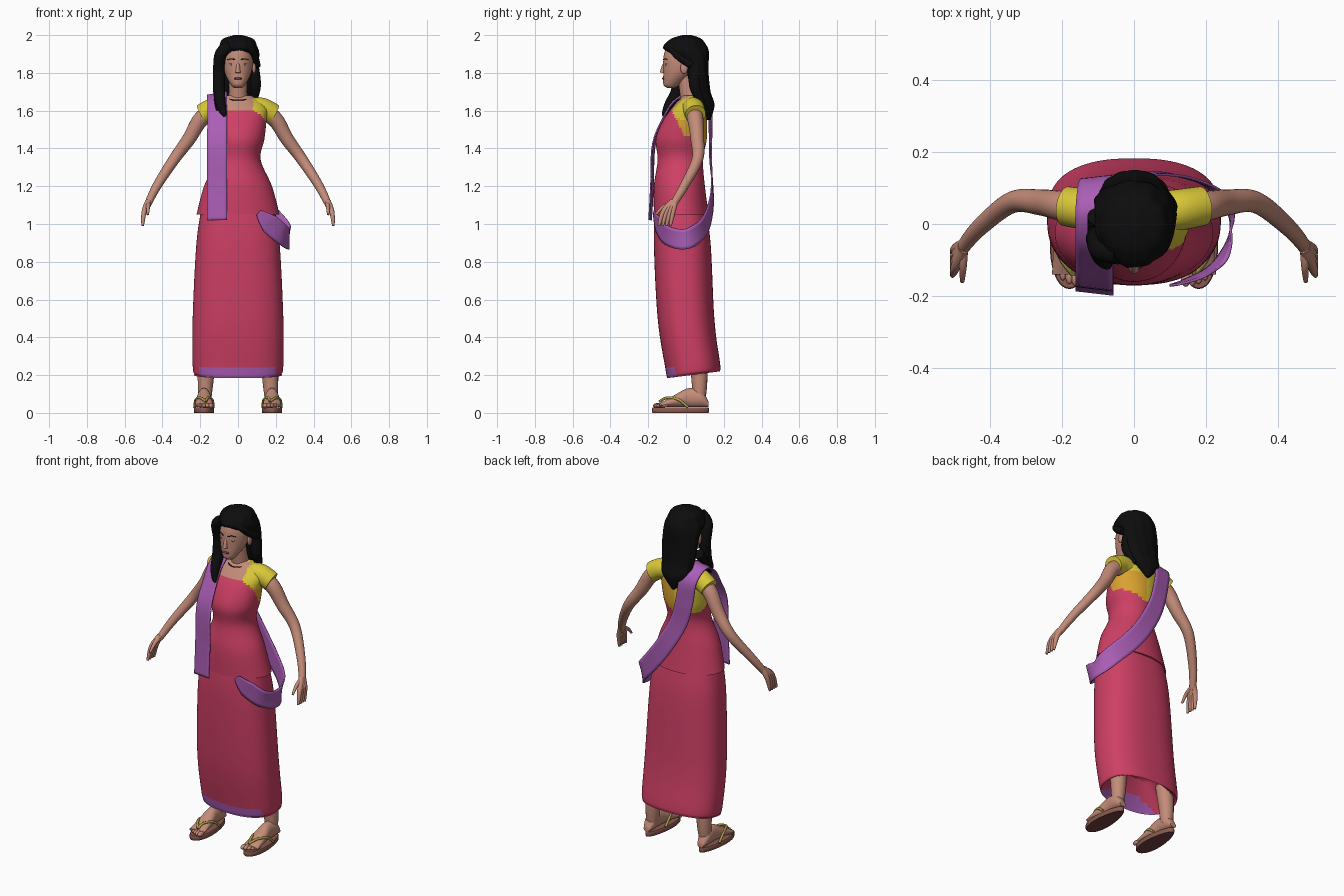
import bpy, bmesh, math
from mathutils import Vector

default_cube = bpy.data.objects.get("Cube")
if default_cube:
    bpy.data.objects.remove(default_cube)


def material(name, *rgb):
    mat = bpy.data.materials.new(name)
    mat.use_nodes = True
    mat.diffuse_color = (*rgb, 1)
    shader = mat.node_tree.nodes["Principled BSDF"]
    shader.inputs["Base Color"].default_value = mat.diffuse_color
    shader.inputs["Roughness"].default_value = .8
    return mat


pink = material("pink cloth", .62, .05, .13)
purple = material("purple cloth", .4, .11, .46)
yellow = material("yellow cloth", .7, .58, .04)
orange = material("orange cloth", .7, .36, .03)
skin = material("skin", .55, .26, .19)
black = material("black hair", .004, .004, .004)
brown = material("sandal brown", .25, .1, .08)
gold = material("strap gold", .42, .34, .06)
white = material("eye white", .55, .5, .47)
dark_red = material("dark red", .17, .05, .05)


def smooth_rows(rows, steps=7):
    """Catmull-Rom interpolation of rows of numbers."""
    result, last = [], len(rows) - 1
    for i in range(last):
        before, after = rows[max(i - 1, 0)], rows[min(i + 2, last)]
        corners = list(zip(before, rows[i], rows[i + 1], after))
        for step in range(steps):
            t = step / steps
            result.append([b + t * (c - a + t * (2*a - 5*b + 4*c - d + t * (3*b - a - 3*c + d))) / 2
                           for a, b, c, d in corners])
    return result + [list(rows[-1])]


def finish(obj):
    bpy.ops.object.select_all(action='DESELECT')
    obj.select_set(True)
    bpy.context.view_layer.objects.active = obj
    bpy.ops.object.shade_smooth_by_angle(angle=math.radians(50))
    return obj


def circle(count):
    angles = [math.tau * i / count for i in range(count)]
    return [(math.cos(a), math.sin(a)) for a in angles]


def skin_rings(name, rings, mats, rule=None, closed=True):
    """Join rings of points with quads; closed rings also get end caps."""
    bm = bmesh.new()
    loops = [[bm.verts.new(point) for point in ring] for ring in rings]
    count = len(loops[0])
    for low, high in zip(loops, loops[1:]):
        for i in range(count if closed else count - 1):
            j = (i + 1) % count
            bm.faces.new((low[i], low[j], high[j], high[i]))
    if closed:
        bm.faces.new(loops[0])
        bm.faces.new(loops[-1])
    bmesh.ops.recalc_face_normals(bm, faces=bm.faces)
    if rule:
        for face in bm.faces:
            face.material_index = rule(face.calc_center_median(), face.normal)
    mesh = bpy.data.meshes.new(name)
    bm.to_mesh(mesh)
    bm.free()
    for mat in mats:
        mesh.materials.append(mat)
    obj = bpy.data.objects.new(name, mesh)
    bpy.context.collection.objects.link(obj)
    return finish(obj)


def upright(x, y, z):
    return x, y, z


def loft(name, rows, mats, rule=None, count=48, boxy=1, ripple=0, place=upright):
    """Stack ovals; rows are height, front, back, half width. Boxy below one squares them."""
    rings = []
    for z, front, back, half_width in smooth_rows(rows):
        ring = []
        for i, (c, s) in enumerate(circle(count)):
            wave = 1 + ripple * math.sin(math.tau * 11 * i / count + 14 * z)
            x = half_width * wave * math.copysign(abs(c) ** boxy, c)
            depth = (back - front) / 2 * wave * math.copysign(abs(s) ** boxy, s)
            ring.append(place(x, (front + back) / 2 + depth, z))
        rings.append(ring)
    return skin_rings(name, rings, mats, rule)


def tube(name, points, start, end, mat, side=1, hold=1, count=16):
    """Tapered tube along points; a higher hold delays the taper, side -1 mirrors it."""
    path = [Vector((x * side, y, z)) for x, y, z in smooth_rows(points)]
    across, rings, last = Vector((.3, 1, .2)), [], len(path) - 1
    for i, centre in enumerate(path):
        along = (path[min(i + 1, last)] - path[max(i - 1, 0)]).normalized()
        across = (across - along * across.dot(along)).normalized()
        other = along.cross(across)
        radius = start + (end - start) * (i / last) ** hold
        rings.append([centre + radius * (across * c + other * s) for c, s in circle(count)])
    return skin_rings(name, rings, [mat])


def ball(name, centre, radii, mat):
    bpy.ops.mesh.primitive_uv_sphere_add(segments=20, ring_count=12, radius=1, location=centre)
    obj = bpy.context.object
    obj.name, obj.scale = name, radii
    obj.data.materials.append(mat)
    finish(obj)


# Bodice: pink front panel, yellow and orange yoke, bare neckline
def bodice_rule(centre, normal):
    x, y, z = centre
    if z > 1.6 and abs(x) < .08 and y < .03:
        return 3
    if y < 0 and z > max(1.7 - abs(x), 1.54):
        return 1
    if y > (1.45 - z) / 2 and z > 1.4 + max(x, 0) / 2:
        return 2 if x > 0 and z < 1.57 else 1
    return 0


loft("bodice", [(1.05, -.17, .12, .22), (1.2, -.17, .1, .18), (1.34, -.15, .09, .12),
                (1.45, -.16, .11, .14), (1.55, -.12, .11, .15), (1.62, -.07, .1, .15),
                (1.68, -.02, .08, .07)],
     [pink, yellow, orange, skin], bodice_rule, count=96)


# Skirt: hem rises to the back, border painted on the front, underside tucked in
def tilt_hem(x, y, z):
    return x, y, z + (y + .1) / 8 * max(0, 1 - 5 * (z - .19))


def border_rule(centre, normal):
    return int(centre.z < .25 and centre.y < -.05 and centre.x < .2)


loft("skirt", [(1.1, -.16, .1, .19), (.9, -.17, .13, .22), (.5, -.15, .15, .24), (.24, -.11, .18, .24),
               (.19, -.1, .18, .23), (.2, -.09, .17, .22), (.33, 0, .09, .08)],
     [pink, purple], border_rule, count=96, boxy=.82, place=tilt_hem)

# Sash: hangs in front, passes over the right shoulder, crosses the back, loops the left hip
sash_path = smooth_rows([(-.11, -.19, 1.02), (-.11, -.18, 1.2), (-.11, -.17, 1.42), (-.11, -.11, 1.56),
                         (-.11, -.05, 1.65), (-.11, .04, 1.69), (-.1, .12, 1.63), (-.08, .13, 1.5),
                         (-.04, .13, 1.36), (.05, .14, 1.2), (.14, .13, 1.08), (.23, .09, .98),
                         (.27, 0, .92), (.24, -.1, .94), (.17, -.15, 1), (.11, -.17, 1.06)])
sash_path = [Vector(point) for point in sash_path]
strips = []
for i, point in enumerate(sash_path):
    ahead = sash_path[min(i + 1, len(sash_path) - 1)]
    along = ahead - sash_path[max(i - 1, 0)]
    outward = point - Vector((point.x * .8, 0, min(point.z, 1.55)))
    tip = min(1, .2 + (len(sash_path) - i) / 10)
    reach = along.cross(outward).normalized() * .053 * tip
    strips.append([point + reach * (step / 3 - 1) for step in range(7)])
sash = skin_rings("sash", strips, [purple], closed=False)
thickness = sash.modifiers.new("thickness", 'SOLIDIFY')
thickness.thickness, thickness.offset = .007, 0

# Neck, neck cord, head and face
tube("neck", [(0, .03, 1.6), (0, .02, 1.67), (0, 0, 1.79)], .055, .045, skin, count=24)
bpy.ops.mesh.primitive_torus_add(major_radius=.058, minor_radius=.003, location=(0, .01, 1.67),
                                 rotation=(.25, 0, 0))
cord = finish(bpy.context.object)
cord.name = "neck_cord"
cord.data.materials.append(black)
loft("head", [(1.72, -.1, -.06, .02), (1.74, -.12, -.03, .04), (1.8, -.12, .04, .07),
              (1.87, -.12, .08, .08), (1.92, -.11, .08, .07), (1.96, -.08, .06, .05)], [skin])
tube("nose", [(0, -.11, 1.86), (0, -.12, 1.83), (0, -.125, 1.8)], .006, .014, skin)
ball("lips", (0, -.117, 1.77), (.022, .01, .007), dark_red)
for side, word in ((1, "left"), (-1, "right")):
    ball(word + "_eye", (side * .035, -.1, 1.845), (.014, .01, .007), white)
    ball(word + "_iris", (side * .035, -.107, 1.845), (.006, .005, .006), black)
    tube(word + "_eyebrow", [(.016, -.12, 1.87), (.036, -.11, 1.875), (.056, -.1, 1.87)],
         .003, .002, black, side)
    ball(word + "_ear", (side * .085, -.01, 1.825), (.01, .02, .03), skin)

# Hair: long mass behind, locks framing the face
loft("hair", [(1.55, .11, .13, .01), (1.63, .06, .15, .08), (1.7, .02, .13, .1), (1.8, 0, .12, .11),
              (1.86, -.03, .12, .11), (1.91, -.1, .12, .11), (1.94, -.12, .11, .1),
              (1.98, -.08, .08, .08), (2, -.02, .03, .02)], [black], count=88, ripple=.018)
tube("right_front_lock", [(-.04, -.08, 1.94), (-.09, -.07, 1.9), (-.1, -.04, 1.8), (-.1, -.05, 1.7),
                          (-.09, -.09, 1.63), (-.07, -.12, 1.57)], .033, .006, black, hold=6)
tube("right_thin_lock", [(-.1, .02, 1.75), (-.11, -.04, 1.67), (-.11, -.09, 1.6)], .03, .006, black)
tube("left_front_lock", [(.03, -.09, 1.94), (.07, -.07, 1.92), (.09, -.03, 1.88), (.1, .03, 1.84)],
     .02, .02, black)
tube("left_back_lock", [(.08, .05, 1.82), (.09, .05, 1.72), (.07, .1, 1.62)], .033, .01, black, hold=3)

# Arms, hands, legs, feet and sandals, built once per side
foot_x = .18
for side, word in ((1, "left"), (-1, "right")):

    def lay_foot(x, y, z):
        return x + side * foot_x, z, y

    def sole_ring(z, grow):
        return [(side * foot_x + (.05 - .011 * s + grow) * c, (.148 + grow) * s - .03, z)
                for c, s in circle(40)]

    def sole_rule(centre, normal):
        return int(normal.z < -.9)

    tube(word + "_sleeve", [(.07, .03, 1.61), (.13, .04, 1.61), (.19, .05, 1.58)],
         .06, .055, yellow, side, count=28)
    tube(word + "_arm", [(.13, .04, 1.6), (.2, .05, 1.55), (.26, .06, 1.45), (.34, .06, 1.34),
                         (.43, -.01, 1.2), (.48, -.07, 1.1)], .048, .018, skin, side, count=24)
    for finger in range(4):
        spread = .017 * finger - .12
        tube(f"{word}_finger_{finger + 1}", [(.475, spread / 4 - .04, 1.12), (.497, spread, 1.065),
                                             (.505, spread * 1.2, .99)], .016, .006, skin, side, hold=2)
    tube(word + "_thumb", [(.476, -.07, 1.11), (.476, -.12, 1.09), (.478, -.16, 1.05)],
         .015, .006, skin, side)
    tube(word + "_leg", [(.16, .05, .42), (.17, .07, .2), (.176, .07, .07)], .055, .033, skin, side)
    # Foot ovals run from heel to toes
    loft(word + "_foot", [(.12, .03, .06, .02), (.08, .03, .12, .035), (.01, .03, .13, .035),
                          (-.05, .03, .1, .043), (-.14, .03, .05, .048)], [skin], place=lay_foot)
    for toe in range(5):
        size = .014 - .0014 * toe
        ball(f"{word}_toe_{toe + 1}", (side * (foot_x + .018 * (toe - 2)), .002 * toe * toe - .15, .038),
             (size, .025, size), skin)
    sole_levels = ((0, 0), (.004, .003), (.024, .003), (.028, 0))
    skin_rings(word + "_sandal_sole", [sole_ring(*level) for level in sole_levels],
               [brown, dark_red], sole_rule)
    for way, place in ((1, "outer"), (-1, "inner")):
        tube(f"{word}_{place}_strap", [(foot_x - .01, -.14, .06), (foot_x + way * .02, -.1, .08),
                                       (foot_x + way * .043, -.04, .07), (foot_x + way * .05, .01, .03)],
             .007, .007, gold, side)
